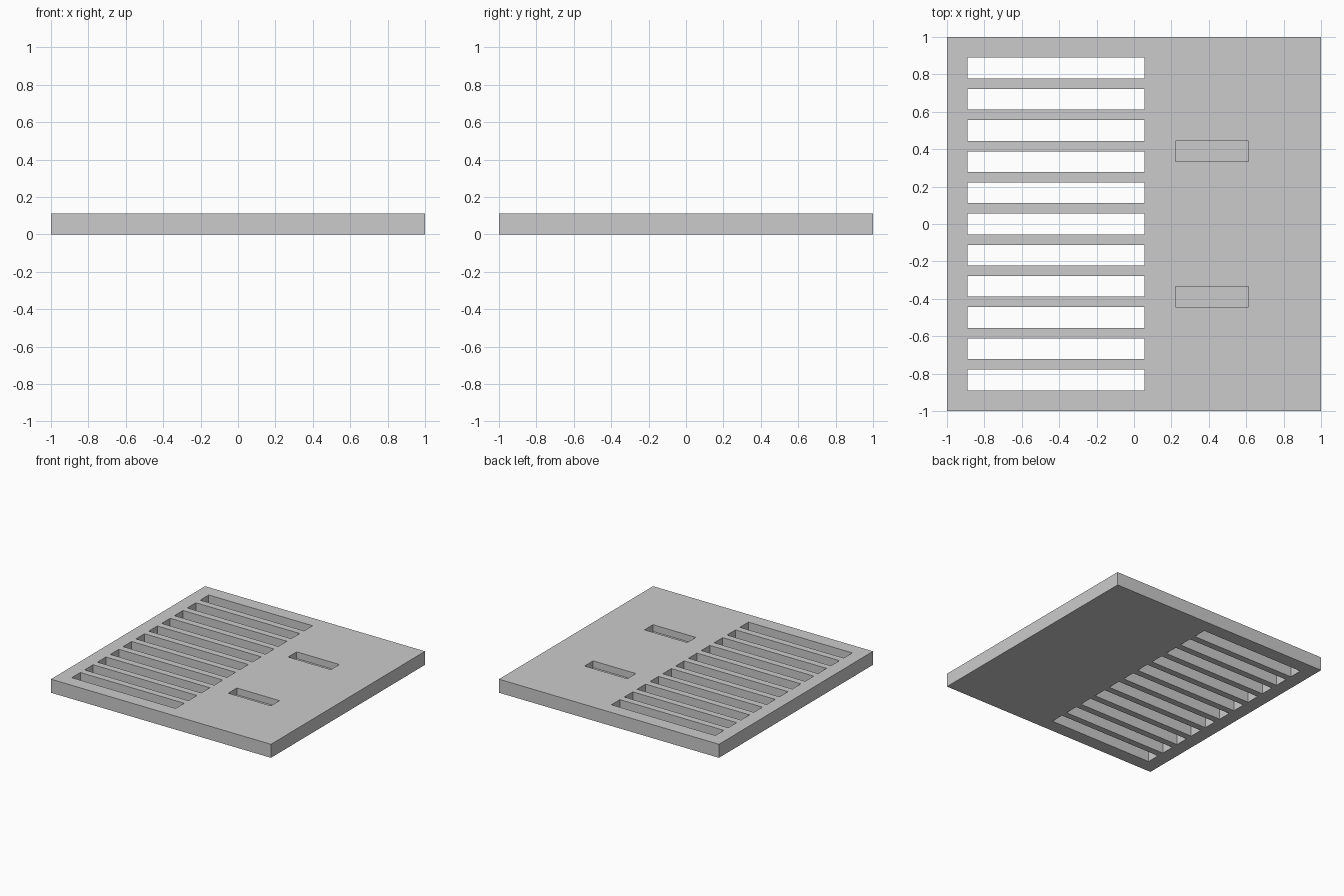
import bpy
import bmesh
from mathutils import Matrix, Vector

if "Cube" in bpy.data.objects:
    bpy.data.objects.remove(bpy.data.objects["Cube"])

U = 1 / 18      # design unit: plate is 36 x 36 x 2 units
T = 2 * U       # plate thickness


def add_box(bm, x0, x1, y0, y1, z0, z1):
    size = (x1 - x0, y1 - y0, z1 - z0)
    centre = Vector(((x0 + x1) / 2, (y0 + y1) / 2, (z0 + z1) / 2))
    matrix = Matrix.Translation(centre) @ Matrix.Diagonal((*size, 1))
    bmesh.ops.create_cube(bm, size=1, matrix=matrix)


def make_object(name, bm):
    mesh = bpy.data.meshes.new(name)
    bm.to_mesh(mesh)
    bm.free()
    obj = bpy.data.objects.new(name, mesh)
    bpy.context.collection.objects.link(obj)
    return obj


# Square base plate
bm = bmesh.new()
add_box(bm, -1, 1, -1, 1, 0, T)
plate = make_object("slotted_plate", bm)

# Row of eleven through slots
bm = bmesh.new()
for i in range(-5, 6):
    y = i * 3 * U
    add_box(bm, -16 * U, U, y - U, y + U, -T, 2 * T)

# Two blind pockets, half the plate deep
for side in (-1, 1):
    y = side * 7 * U
    add_box(bm, 4 * U, 11 * U, y - U, y + U, T / 2, 2 * T)
cutter = make_object("slot_cutter", bm)
cutter.hide_render = True

# Cut the openings, then discard the cutter
mod = plate.modifiers.new("openings", 'BOOLEAN')
mod.operation = 'DIFFERENCE'
mod.solver = 'EXACT'
mod.object = cutter
bpy.context.view_layer.objects.active = plate
bpy.ops.object.modifier_apply(modifier=mod.name)
bpy.data.objects.remove(cutter)
